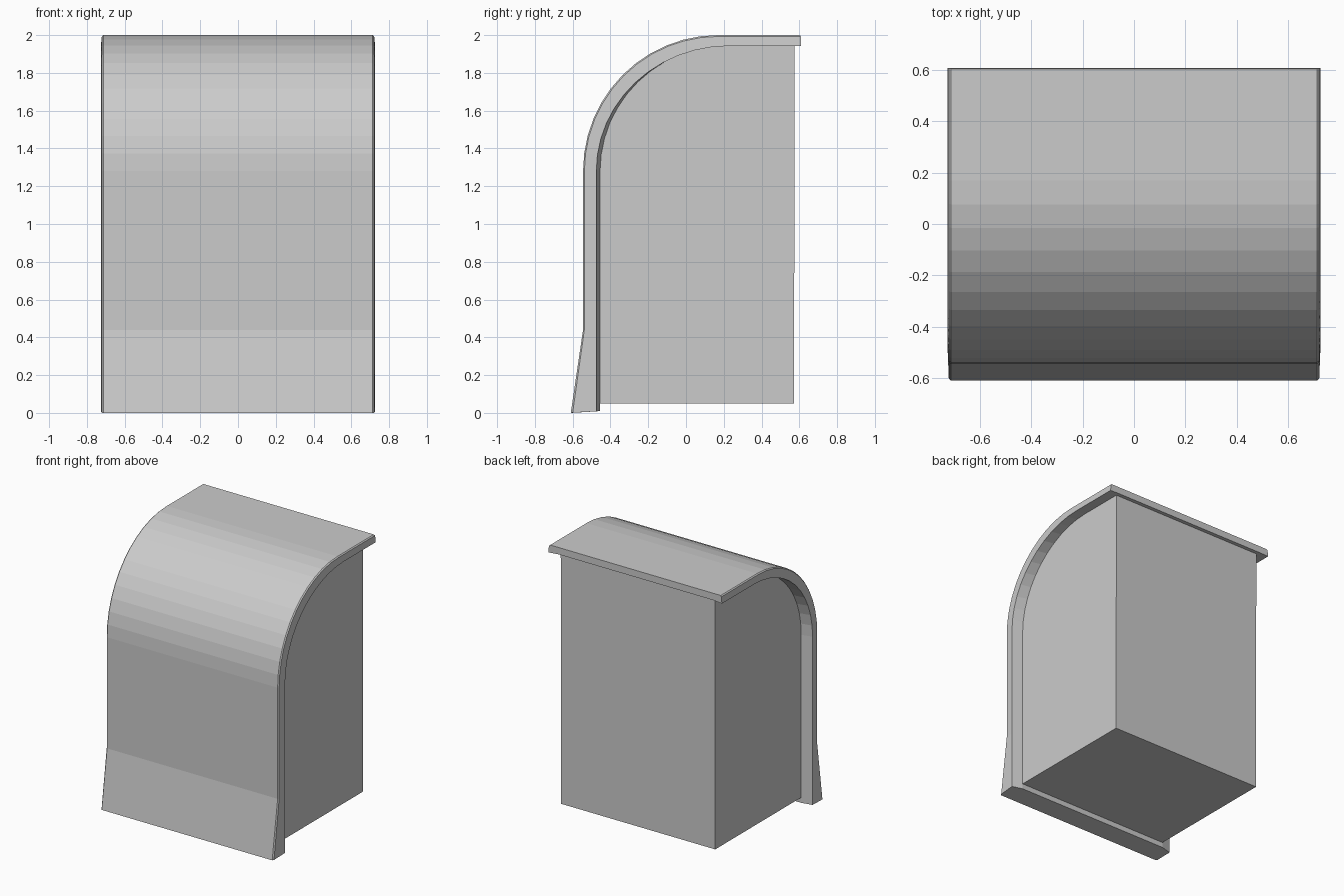
import bpy, bmesh
from math import sin, cos, pi

if "Cube" in bpy.data.objects:
    bpy.data.objects.remove(bpy.data.objects["Cube"])

STEPS = 12


def path(foot, knee, yc, ry, z_top, y_end):
    """Side-view line: flared foot, upright, quarter arc, flat top (y, z)."""
    zc = 1.28
    pts = [foot, knee]
    for i in range(STEPS + 1):
        a = pi / 2 * i / STEPS
        pts.append((yc - ry * cos(a), zc + (z_top - zc) * sin(a)))
    pts.append((y_end, z_top))
    return pts


def make_object(name, bm):
    bmesh.ops.recalc_face_normals(bm, faces=bm.faces)
    mesh = bpy.data.meshes.new(name)
    bm.to_mesh(mesh)
    bm.free()
    obj = bpy.data.objects.new(name, mesh)
    bpy.context.collection.objects.link(obj)
    return obj


# Curved cover: lines from the outer skin to the inner skin, with half widths
lines = [
    (0.713, path((-0.61, 0.0), (-0.545, 0.44), 0.17, 0.715, 2.0, 0.604)),
    (0.721, path((-0.60, 0.001), (-0.538, 0.44), 0.17, 0.708, 1.993, 0.608)),
    (0.726, path((-0.475, 0.008), (-0.475, 0.44), 0.23, 0.705, 1.943, 0.608)),
    (0.645, path((-0.455, 0.01), (-0.455, 0.44), 0.23, 0.685, 1.948, 0.604)),
]
section = [(w, p) for w, p in lines] + [(-w, p) for w, p in reversed(lines)]
bm = bmesh.new()
rings = [[bm.verts.new((x, *p[i])) for x, p in section]
         for i in range(len(lines[0][1]))]
for a, b in zip(rings, rings[1:]):
    for j in range(len(a)):
        k = (j + 1) % len(a)
        bm.faces.new((a[j], a[k], b[k], b[j]))
bm.faces.new(rings[0])
bm.faces.new(rings[-1])
make_object("curved_cover", bm)

# Body block: follows the inside of the cover, slightly sunk into it
outline = path((-0.46, 0.05), (-0.46, 0.44), 0.23, 0.69, 1.953, 0.575)
outline.append((0.572, 0.05))
bm = bmesh.new()
face = bm.faces.new([bm.verts.new((-0.645, y, z)) for y, z in outline])
side = bmesh.ops.extrude_face_region(bm, geom=[face])["geom"]
bmesh.ops.translate(bm, vec=(1.29, 0, 0),
                    verts=[v for v in side if isinstance(v, bmesh.types.BMVert)])
make_object("body_block", bm)
